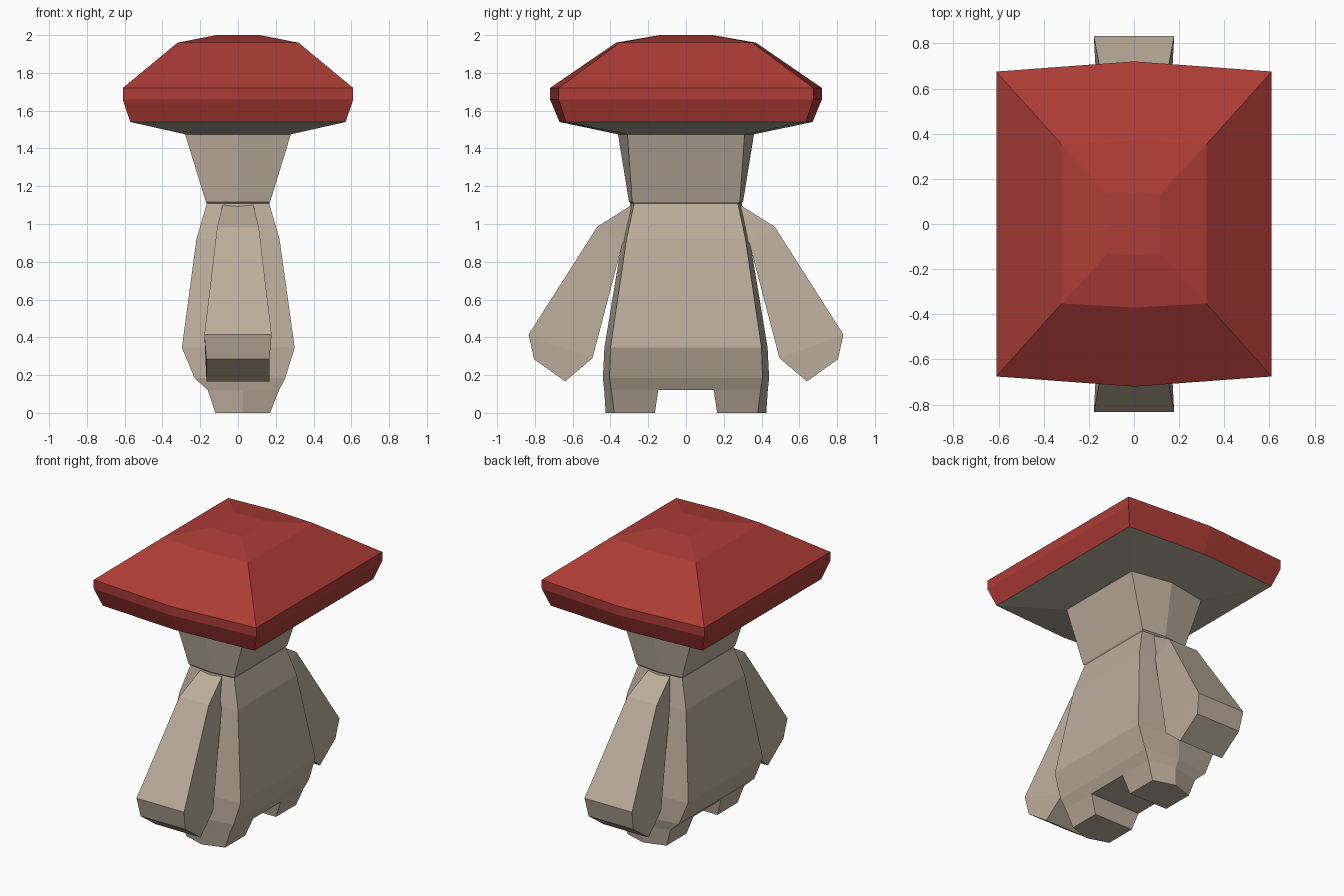
import bpy, bmesh

if "Cube" in bpy.data.objects:
    bpy.data.objects.remove(bpy.data.objects["Cube"])


def material(name, rgb):
    m = bpy.data.materials.new(name)
    m.diffuse_color = (*rgb, 1)
    m.use_nodes = True
    m.node_tree.nodes["Principled BSDF"].inputs["Base Color"].default_value = m.diffuse_color
    return m


RED = material("cap red", (0.413, 0.045, 0.036))
STEM = material("stem beige", (0.50, 0.42, 0.325))
GILLS = material("gill grey", (0.42, 0.39, 0.31))


def loft(name, rings, mats, under_z=None):
    """Skin a stack of equal-sized point rings and close both ends."""
    bm = bmesh.new()
    vs = [[bm.verts.new(p) for p in ring] for ring in rings]
    n = len(vs[0])
    for a, b in zip(vs, vs[1:]):
        for i in range(n):
            bm.faces.new((a[i], a[(i + 1) % n], b[(i + 1) % n], b[i]))
    bm.faces.new(vs[0])
    bm.faces.new(vs[-1])
    bmesh.ops.recalc_face_normals(bm, faces=bm.faces)
    if under_z is not None:
        for f in bm.faces:
            if f.calc_center_median().z < under_z:
                f.material_index = 1
    me = bpy.data.meshes.new(name)
    bm.to_mesh(me)
    bm.free()
    for m in mats:
        me.materials.append(m)
    ob = bpy.data.objects.new(name, me)
    bpy.context.collection.objects.link(ob)
    return ob


def hexagon(z, x0, x1, corner, mid):
    """Rectangle whose two y ends are pushed out to a shallow point."""
    xm = (x0 + x1) / 2
    return [(x1, -corner, z), (x1, corner, z), (xm, mid, z),
            (x0, corner, z), (x0, -corner, z), (xm, -mid, z)]


# Cap: red outside, grey underneath
loft("cap", [hexagon(z, -x, x, c, m) for z, x, c, m in (
    (1.475, 0.28, 0.31, 0.36),
    (1.54, 0.57, 0.635, 0.67),
    (1.66, 0.61, 0.675, 0.72),
    (1.72, 0.61, 0.675, 0.72),
    (1.96, 0.32, 0.352, 0.37),
    (2.0, 0.115, 0.13, 0.14))], [RED, GILLS], under_z=1.53)

# Neck flaring up to the cap
loft("neck", [hexagon(z, -x, x, c, m) for z, x, c, m in (
    (1.105, 0.16, 0.27, 0.29),
    (1.117, 0.17, 0.285, 0.302),
    (1.476, 0.28, 0.31, 0.36))], [STEM])

# Body, tucked in further at the back bottom edge
loft("body", [hexagon(*r) for r in (
    (0.12, -0.16, 0.217, 0.395, 0.433),
    (0.185, -0.23, 0.25, 0.405, 0.44),
    (0.345, -0.297, 0.30, 0.40, 0.432),
    (0.92, -0.22, 0.22, 0.315, 0.337),
    (1.108, -0.165, 0.165, 0.275, 0.295))], [STEM])


def foot_ring(s, z, x0, x1, inner, corner, mid):
    xm = (x0 + x1) / 2
    return [(x1, s * inner, z), (x1, s * corner, z), (xm, s * mid, z),
            (x0, s * corner, z), (x0, s * inner, z)]


def arm_ring(s, outer, inner, w_out, w_in):
    (yo, zo), (yi, zi) = outer, inner
    return [(w_out, s * yo, zo), (-w_out, s * yo, zo),
            (-w_in, s * yi, zi), (w_in, s * yi, zi)]


# Feet and arms on both sides
for s, side in ((-1, "left"), (1, "right")):
    loft(side + "_foot", [
        foot_ring(s, 0.0, -0.12, 0.17, 0.165, 0.38, 0.425),
        foot_ring(s, 0.12, -0.16, 0.217, 0.147, 0.395, 0.433)], [STEM])
    loft(side + "_arm", [
        arm_ring(s, (0.28, 1.105), (0.25, 0.95), 0.08, 0.08),
        arm_ring(s, (0.47, 0.985), (0.335, 0.90), 0.11, 0.11),
        arm_ring(s, (0.833, 0.415), (0.495, 0.29), 0.178, 0.16),
        arm_ring(s, (0.805, 0.285), (0.64, 0.167), 0.167, 0.167)], [STEM])
